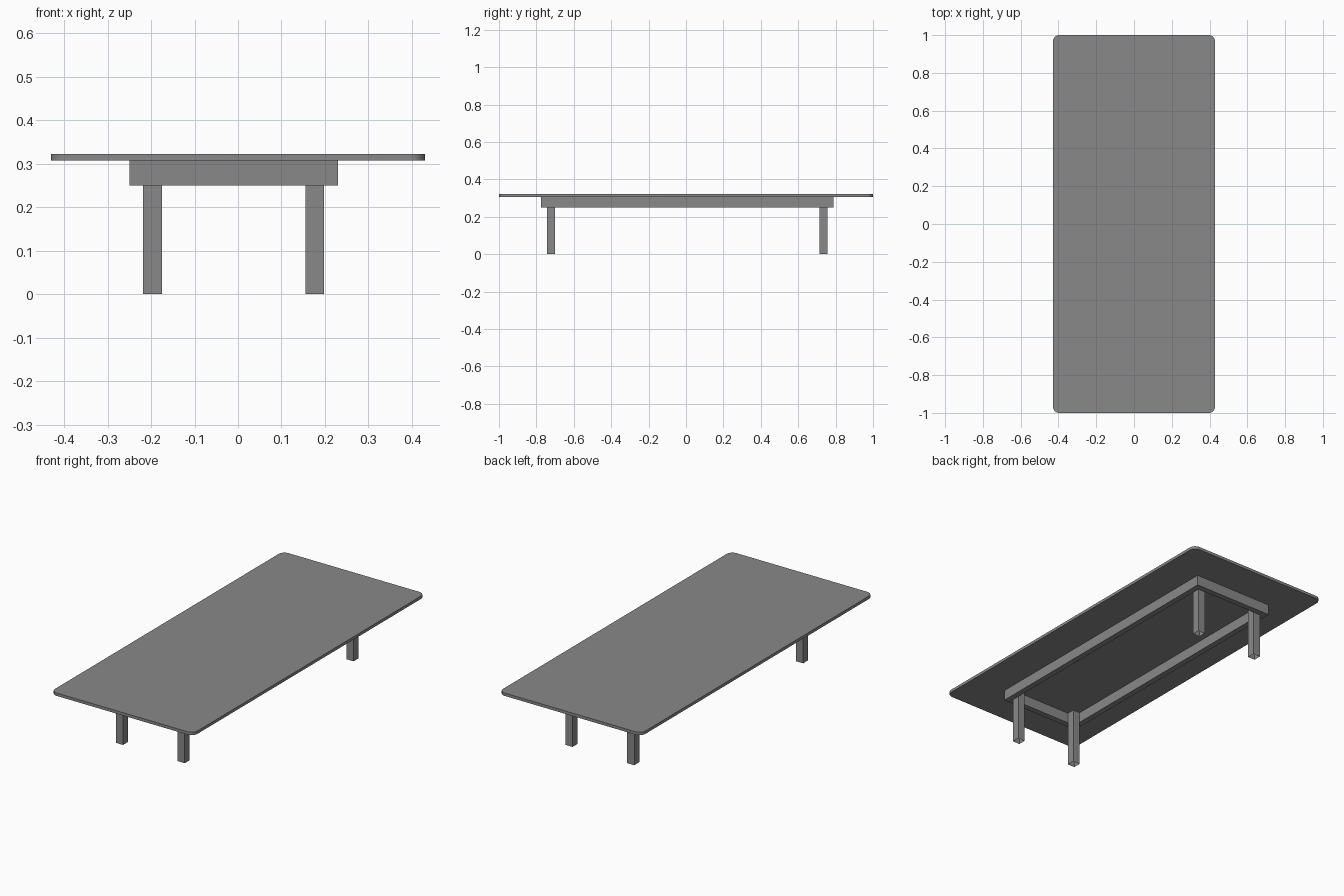
import bpy, bmesh
from mathutils import Vector

cube = bpy.data.objects.get("Cube")
if cube:
    bpy.data.objects.remove(cube, do_unlink=True)

grey = bpy.data.materials.new("mid grey")
grey.use_nodes = True
colour = (0.25, 0.25, 0.25, 1)
grey.diffuse_color = colour
grey.node_tree.nodes["Principled BSDF"].inputs["Base Color"].default_value = colour


def box(name, low, high, corner_radius=0, open_bottom=False):
    """Box between two corners, with optional rounded upright edges."""
    low, high = Vector(low), Vector(high)
    bm = bmesh.new()
    bmesh.ops.create_cube(bm, size=1)
    for v in bm.verts:
        v.co = (low + high) / 2 + v.co * (high - low)
    if corner_radius:
        upright = [e for e in bm.edges
                   if abs(e.verts[0].co.z - e.verts[1].co.z) > 1e-4]
        bmesh.ops.bevel(bm, geom=upright, offset=corner_radius, segments=8,
                        profile=0.5, affect='EDGES')
    if open_bottom:
        bm.normal_update()
        under = [f for f in bm.faces if f.normal.z < -0.9]
        bmesh.ops.delete(bm, geom=under, context='FACES')
    mesh = bpy.data.meshes.new(name)
    bm.to_mesh(mesh)
    bm.free()
    mesh.materials.append(grey)
    obj = bpy.data.objects.new(name, mesh)
    bpy.context.collection.objects.link(obj)
    return obj


APRON_Z, TOP_Z, HEIGHT = 0.25, 0.307, 0.323
CX, CY = -0.01, 0.0075          # the base sits slightly off centre
HX, HY = 0.24, 0.782            # half size of the apron frame
RAIL, LEG = 0.032, 0.043        # rail thickness and leg width

# Table top
top = box("table_top", (-0.43, -1, TOP_Z), (0.43, 1, HEIGHT), corner_radius=0.035)
bpy.context.view_layer.objects.active = top
top.select_set(True)
bpy.ops.object.shade_smooth_by_angle()
top.select_set(False)


def span(centre, half, sign, inset, width):
    """Range of given width, set in from one side of the frame."""
    outer = centre + sign * (half - inset)
    inner = outer - sign * width
    return min(outer, inner), max(outer, inner)


# Apron rails
for side, s in (("left", 1), ("right", -1)):
    x0, x1 = span(CX, HX, s, 0, RAIL)
    box(side + "_rail", (x0, CY - HY + RAIL, APRON_Z), (x1, CY + HY - RAIL, TOP_Z))
for end, s in (("front", -1), ("back", 1)):
    y0, y1 = span(CY, HY, s, 0, RAIL)
    box(end + "_rail", (CX - HX, y0, APRON_Z), (CX + HX, y1, TOP_Z))

# Legs tucked into the inner corners of the apron
for end, sy in (("front", -1), ("back", 1)):
    for side, sx in (("left", 1), ("right", -1)):
        x0, x1 = span(CX, HX, sx, RAIL, LEG)
        y0, y1 = span(CY, HY, sy, RAIL, LEG)
        box(f"{end}_{side}_leg", (x0, y0, 0), (x1, y1, TOP_Z), open_bottom=True)
